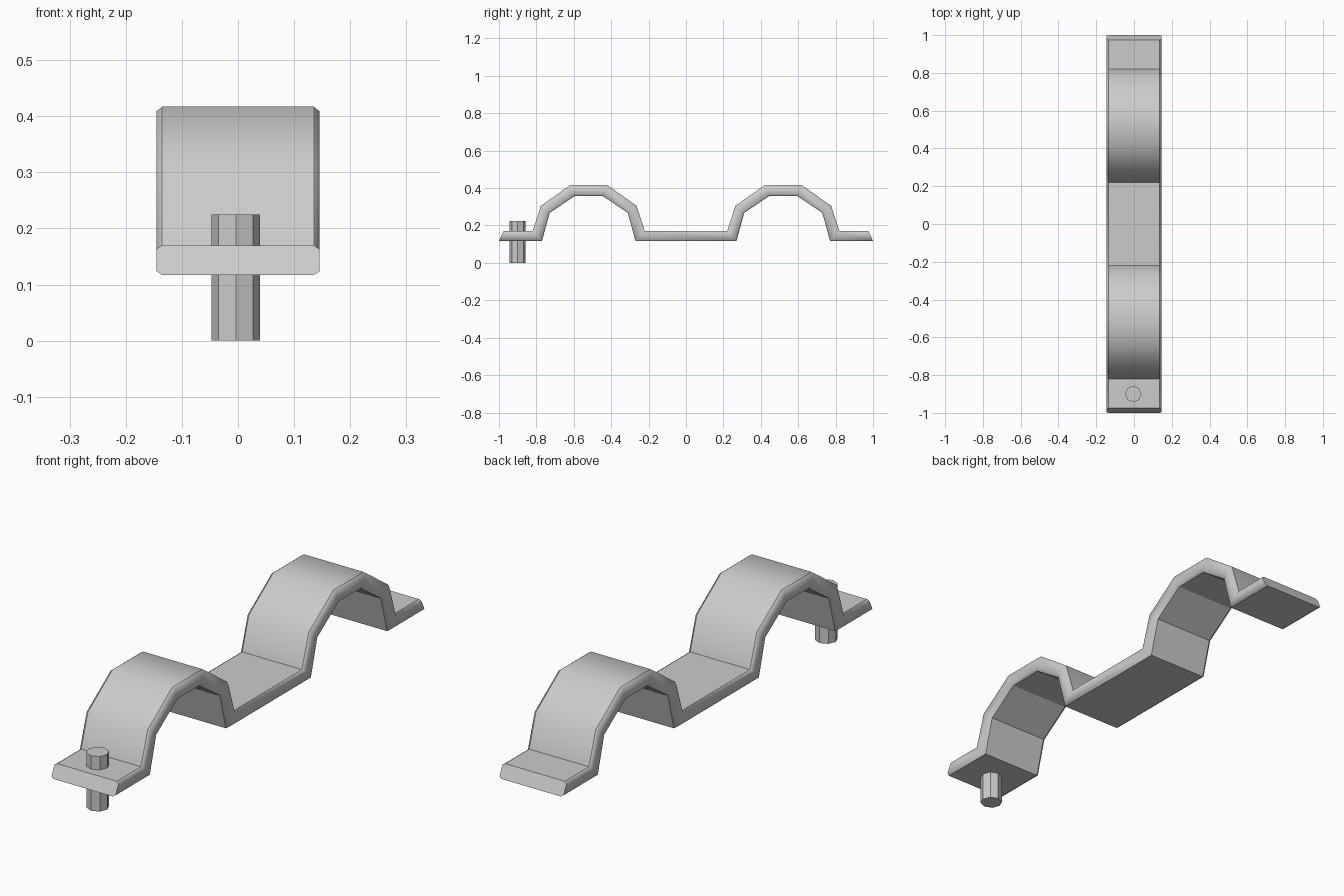
import bpy, bmesh, math
from mathutils import Matrix

if "Cube" in bpy.data.objects:
    bpy.data.objects.remove(bpy.data.objects["Cube"])

# Half of one arch: (outer offset, outer z, inner offset, inner z)
ARCH = [(0.30, 0.17, 0.25, 0.117), (0.256, 0.305, 0.209, 0.267), (0.098, 0.417, 0.075, 0.358)]
CENTRE = 0.52
W, WI, T = 0.145, 0.135, 0.13   # half width, half width inside the bevel, bevel share of thickness


def finish(bm, name):
    mesh = bpy.data.meshes.new(name)
    bm.to_mesh(mesh)
    bm.free()
    obj = bpy.data.objects.new(name, mesh)
    bpy.context.collection.objects.link(obj)
    return obj


# Strap stations along y: slanted end, left arch, right arch, slanted end
stations = [(-0.975, 0.17, -1.0, 0.117)]
for c in (-CENTRE, CENTRE):
    stations += [(c - a, az, c - b, bz) for a, az, b, bz in ARCH]
    stations += [(c + a, az, c + b, bz) for a, az, b, bz in reversed(ARCH)]
stations.append((0.975, 0.17, 1.0, 0.117))

# Bevelled strap: an eight-sided section swept through the stations
section = [(-WI, 1), (WI, 1), (W, 1 - T), (W, T), (WI, 0), (-WI, 0), (-W, T), (-W, 1 - T)]
bm = bmesh.new()
rings = []
for ty, tz, by, bz in stations:
    rings.append([bm.verts.new((x, by + (ty - by) * v, bz + (tz - bz) * v)) for x, v in section])
for r0, r1 in zip(rings, rings[1:]):
    for k in range(8):
        n = (k + 1) % 8
        face = bm.faces.new((r0[k], r0[n], r1[n], r1[k]))
        face.smooth = k != 4          # underside stays faceted
    for k in (0, 1, 4, 5):            # crisp border between broad faces and bevels
        bm.edges.get((r0[k], r1[k])).smooth = False
bm.faces.new(rings[0])
bm.faces.new(rings[-1])
bmesh.ops.recalc_face_normals(bm, faces=bm.faces)
for e in bm.edges:
    if e.calc_face_angle(0) > math.radians(60) or any(not f.smooth for f in e.link_faces):
        e.smooth = False
finish(bm, "double_arch_strap")

# Octagonal bolt through one end
bm = bmesh.new()
bmesh.ops.create_cone(bm, cap_ends=True, segments=8, radius1=0.043, radius2=0.043, depth=0.225,
                      matrix=Matrix.Translation((-0.004, -0.90, 0.1125)))
finish(bm, "bolt")
